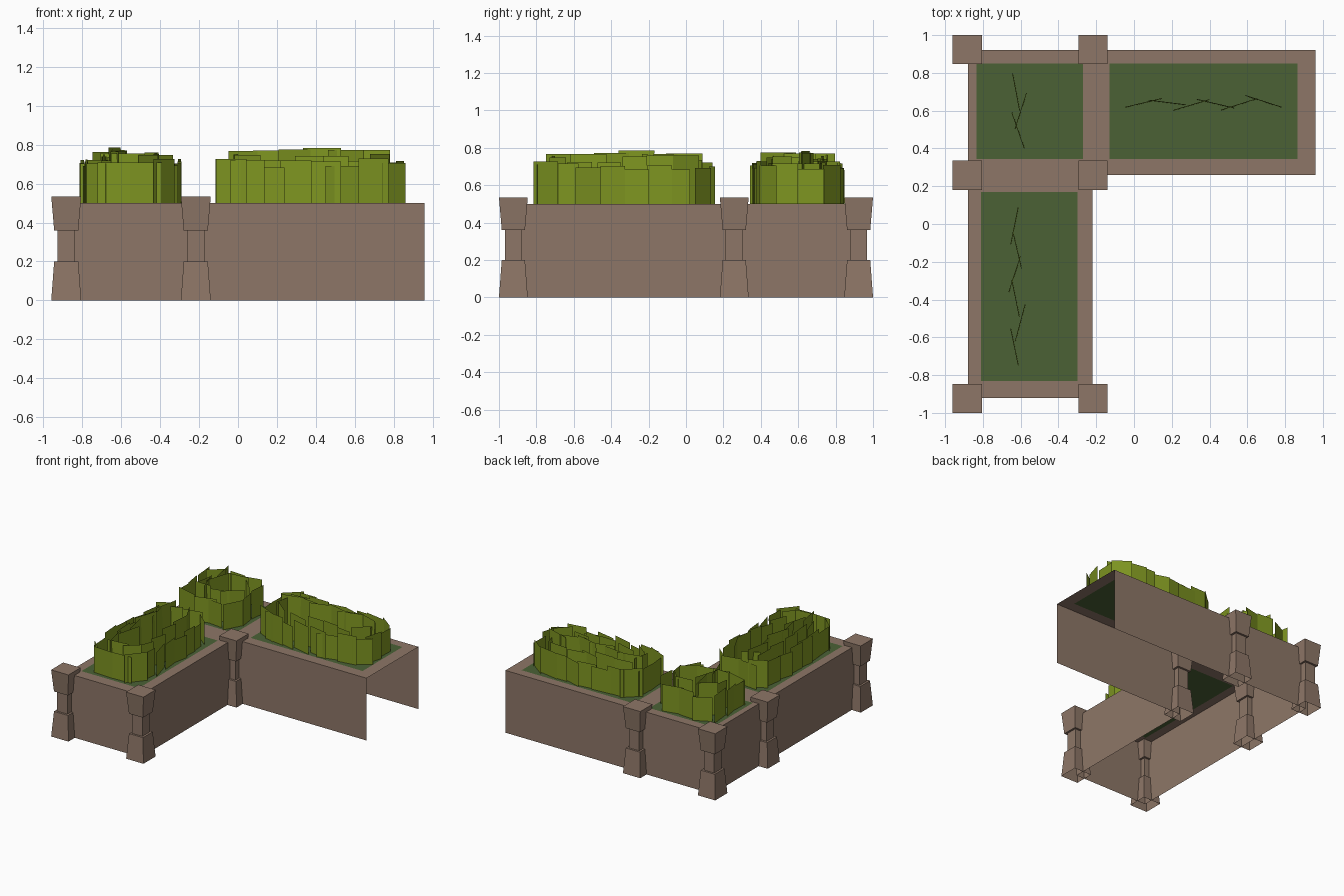
import bpy, math, random
from mathutils import Vector

if "Cube" in bpy.data.objects:
    bpy.data.objects.remove(bpy.data.objects["Cube"])

random.seed(7)


def material(name, rgb):
    m = bpy.data.materials.new(name)
    m.diffuse_color = (*rgb, 1)
    m.use_nodes = True
    m.node_tree.nodes["Principled BSDF"].inputs["Base Color"].default_value = m.diffuse_color
    return m


STONE = material("brown stone", (0.270, 0.183, 0.136))
SOIL = material("dark green ground", (0.070, 0.120, 0.036))
LEAF = material("leaf green", (0.208, 0.300, 0.015))
RIM_Z = 0.50


def add_mesh(name, verts, faces, mat):
    me = bpy.data.meshes.new(name)
    me.from_pydata(verts, [], faces)
    me.materials.append(mat)
    me.update()
    ob = bpy.data.objects.new(name, me)
    bpy.context.collection.objects.link(ob)
    return ob


# Thin outer wall: an L-shaped outline, open at the +x end and underneath
outline = [(0.96, 0.92), (-0.88, 0.92), (-0.88, -0.92),
           (-0.22, -0.92), (-0.22, 0.26), (0.96, 0.26)]
n = len(outline)
add_mesh("planter_wall",
         [(x, y, z) for z in (0, RIM_Z) for x, y in outline],
         [(i, i + 1, n + i + 1, n + i) for i in range(n - 1)], STONE)

# Planting beds (x0, x1, y0, y1) and the flat rim around them
beds = [(-0.81, -0.30, -0.83, 0.17),
        (-0.835, -0.27, 0.345, 0.85),
        (-0.13, 0.865, 0.345, 0.85)]
xs = sorted({-0.88, -0.22, 0.96} | {v for b in beds for v in b[:2]})
ys = sorted({-0.92, 0.26, 0.92} | {v for b in beds for v in b[2:]})


def in_l(x, y):
    return x < -0.22 or y > 0.26


def in_bed(x, y):
    return any(a < x < b and c < y < d for a, b, c, d in beds)


verts, faces = [], []
for xa, xb in zip(xs, xs[1:]):
    for ya, yb in zip(ys, ys[1:]):
        mx, my = (xa + xb) / 2, (ya + yb) / 2
        if in_l(mx, my) and not in_bed(mx, my):
            k = len(verts)
            verts += [(xa, ya, RIM_Z), (xb, ya, RIM_Z), (xb, yb, RIM_Z), (xa, yb, RIM_Z)]
            faces.append((k, k + 1, k + 2, k + 3))
add_mesh("planter_rim", verts, faces, STONE)

for i, (a, b, c, d) in enumerate(beds):
    add_mesh(f"planting_bed_{i + 1}",
             [(a, c, RIM_Z), (b, c, RIM_Z), (b, d, RIM_Z), (a, d, RIM_Z)],
             [(0, 1, 2, 3)], SOIL)

# Posts: square profile flared at foot and head, narrow in the middle
profile = [(0.077, 0), (0.062, 0.20), (0.046, 0.20),
           (0.046, 0.36), (0.062, 0.36), (0.077, 0.535)]


def post(name, cx, cy):
    v = [(cx + sx * r, cy + sy * r, z) for r, z in profile
         for sx, sy in ((-1, -1), (1, -1), (1, 1), (-1, 1))]
    f = [(4 * k + j, 4 * k + (j + 1) % 4, 4 * k + 4 + (j + 1) % 4, 4 * k + 4 + j)
         for k in range(len(profile) - 1) for j in range(4)]
    top = 4 * (len(profile) - 1)
    f.append((top, top + 1, top + 2, top + 3))
    add_mesh(name, v, f, STONE)


for i, y in enumerate((-0.923, 0.258, 0.923)):
    post(f"post_left_{i + 1}", -0.883, y)
    post(f"post_right_{i + 1}", -0.217, y)


# Bushes: rings of upright leaf cards, rising toward a zigzag in the middle
def card(v, f, x, y, ang, width, top, tilt=0.0):
    d = Vector((math.cos(ang), math.sin(ang), 0)) * width / 2
    lean = Vector((-d.y, d.x, 0)).normalized() * tilt
    p = Vector((x, y, RIM_Z))
    up = Vector((0, 0, top - RIM_Z)) + lean
    k = len(v)
    v += [p - d, p + d, p + d + up, p - d + up]
    f.append((k, k + 1, k + 2, k + 3))


def superellipse(hx, hy, t, e=0.5):
    c, s = math.cos(t), math.sin(t)
    return Vector((math.copysign(abs(c) ** e * hx, c), math.copysign(abs(s) ** e * hy, s)))


def ring(v, f, cx, cy, hx, hy, top, spacing):
    # evenly spaced cards along a rounded rectangle, each facing outward
    pts = [superellipse(hx, hy, 2 * math.pi * i / 1440) for i in range(1440)]
    length = [0.0]
    for i in range(1440):
        length.append(length[-1] + (pts[(i + 1) % 1440] - pts[i]).length)
    count = max(5, round(length[-1] / spacing))

    def at(s):
        s %= length[-1]
        return pts[next(i for i, q in enumerate(length) if q >= s) % 1440]

    for k in range(count):
        s = (k + random.uniform(0.3, 0.7)) * length[-1] / count
        p, t = at(s), at(s + 0.06) - at(s - 0.06)
        card(v, f, cx + p.x, cy + p.y,
             math.atan2(t.y, t.x) + random.uniform(-0.3, 0.3),
             random.uniform(0.13, 0.18), top + random.uniform(-0.04, 0.01))


for i, (a, b, c, d) in enumerate(beds):
    v, f = [], []
    cx, cy, hx, hy = (a + b) / 2, (c + d) / 2, (b - a) / 2, (d - c) / 2
    ring(v, f, cx, cy, hx - 0.03, hy - 0.03, 0.72, 0.125)
    ring(v, f, cx, cy, hx - 0.12, hy - 0.12, 0.755, 0.14)
    along_x = hx > hy + 0.1
    reach = max(hx, hy) - 0.18
    count = 6 if reach > 0.2 else 3
    for k in range(count):
        s = reach * (2 * k / (count - 1) - 1)
        j = random.uniform(-0.02, 0.02)
        yaw = (-1) ** k * random.uniform(0.12, 0.35)
        x, y, ang = (cx + s, cy + 0.05 + j, 0) if along_x else (cx - 0.06 + j, cy + s, math.pi / 2)
        card(v, f, x, y, ang + yaw, 0.2, random.uniform(0.765, 0.785), 0.004)
    add_mesh(f"bush_{i + 1}", v, f, LEAF)
